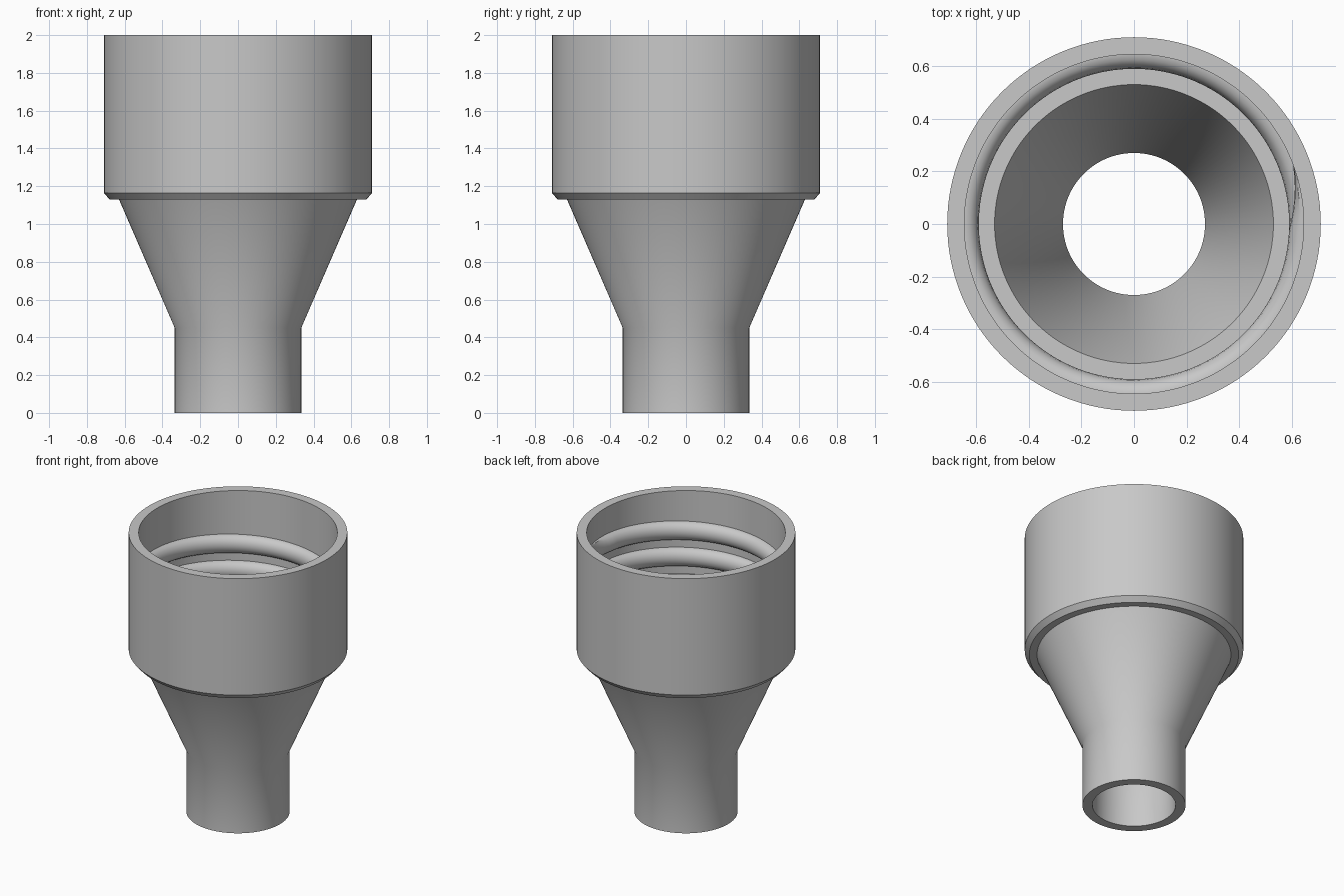
import bpy, bmesh
from math import sin, cos, pi, radians

cube = bpy.data.objects.get("Cube")
if cube:
    bpy.data.objects.remove(cube, do_unlink=True)

grey = bpy.data.materials.new("plain_grey")
grey.use_nodes = True
colour = (0.58, 0.58, 0.58, 1)
grey.diffuse_color = colour
grey.node_tree.nodes["Principled BSDF"].inputs["Base Color"].default_value = colour


def sweep(name, rings, closed, capped=False):
    """Skin a list of closed point rings into one smooth object."""
    bm = bmesh.new()
    rows = [[bm.verts.new(p) for p in ring] for ring in rings]
    n = len(rows[0])
    pairs = list(zip(rows, rows[1:])) + ([(rows[-1], rows[0])] if closed else [])
    for a, b in pairs:
        for i in range(n):
            j = (i + 1) % n
            bm.faces.new((a[i], a[j], b[j], b[i]))
    if capped:
        bm.faces.new(rows[0])
        bm.faces.new(rows[-1])
    bmesh.ops.recalc_face_normals(bm, faces=bm.faces)
    mesh = bpy.data.meshes.new(name)
    bm.to_mesh(mesh)
    bm.free()
    mesh.materials.append(grey)
    ob = bpy.data.objects.new(name, mesh)
    bpy.context.collection.objects.link(ob)
    bpy.ops.object.select_all(action="DESELECT")
    ob.select_set(True)
    bpy.context.view_layer.objects.active = ob
    bpy.ops.object.shade_smooth_by_angle(angle=radians(30))
    return ob


def around(profile, angle):
    return [(r * cos(angle), r * sin(angle), z) for r, z in profile]


# Hollow body: spout, cone, chamfered collar, socket, ledge and bore
body = [(0.335, 0), (0.335, 0.45), (0.63, 1.13), (0.68, 1.13), (0.71, 1.165),
        (0.71, 2), (0.645, 2), (0.645, 1.2), (0.53, 1.2), (0.27, 0.45), (0.27, 0)]
SIDES = 128
sweep("adapter_body", [around(body, 2 * pi * k / SIDES) for k in range(SIDES)], True)

# Right-handed inner thread with rounded crest, fading into the wall at both ends
PITCH, WALL, DEPTH, HALF = 0.188, 0.645, 0.055, 0.065
TOP_Z, TURNS, FADE = 1.755, 2.6, radians(22)
end = radians(20)
start = end - TURNS * 2 * pi
steps = int(TURNS * 96)
thread = []
for k in range(steps + 1):
    a = start + (end - start) * k / steps
    fade = max(0.02, min(1, (a - start) / FADE, (end - a) / FADE))
    z = TOP_Z - (end - a) / (2 * pi) * PITCH
    section = [(WALL + 0.01, z - HALF)]
    for s in range(9):
        t = pi * s / 8
        section.append((WALL - DEPTH * fade * sin(t), z - HALF * cos(t)))
    section.append((WALL + 0.01, z + HALF))
    thread.append(around(section, a))
sweep("inner_thread", thread, False, True)
